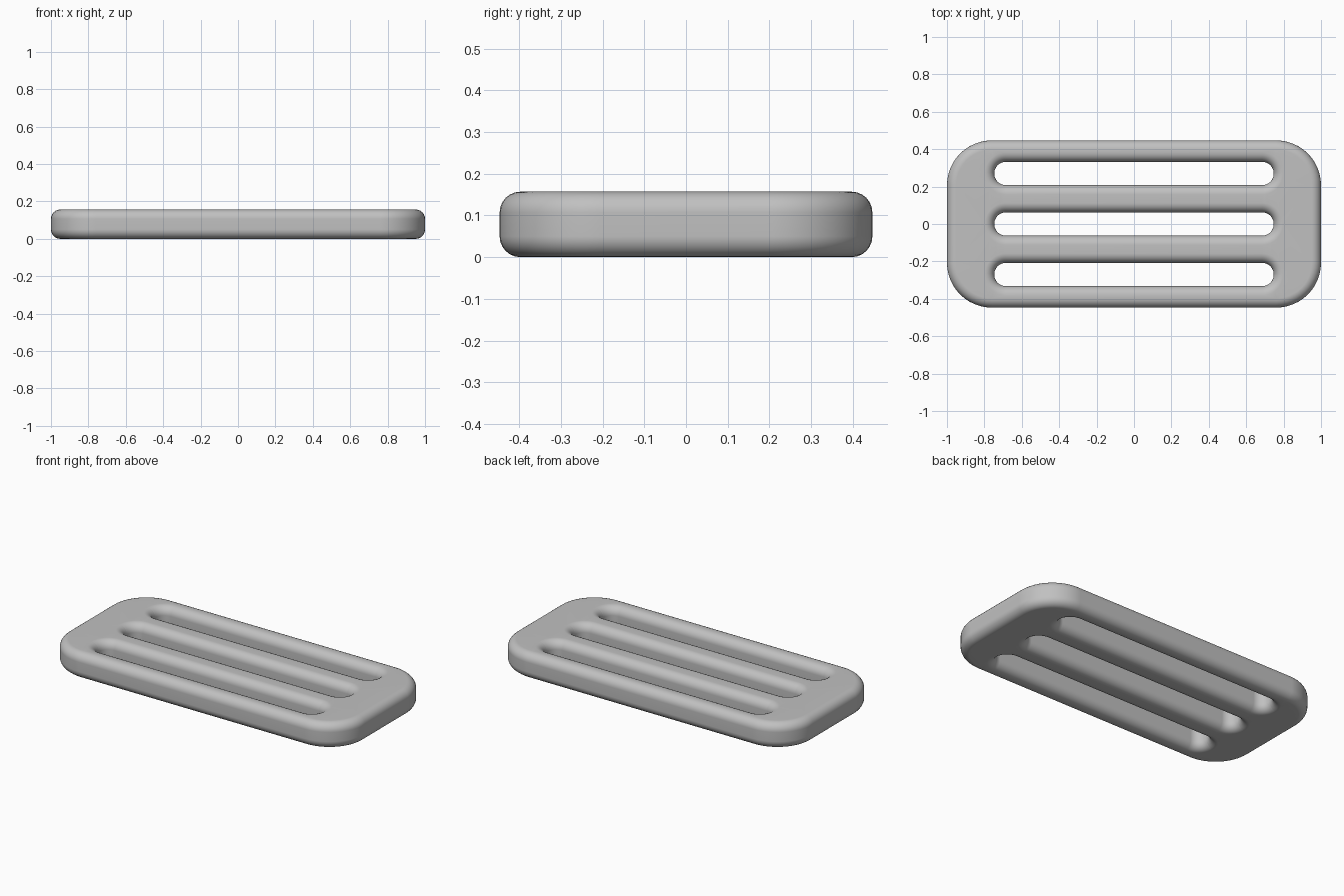
import bpy, bmesh, math

cube = bpy.data.objects.get("Cube")
if cube:
    bpy.data.objects.remove(cube, do_unlink=True)

HEIGHT, ROUND, STEPS, ARC = 0.157, 0.05, 6, 12


def outline(hx, hy, r, cy):
    """Rounded rectangle points, counter-clockwise."""
    pts = []
    for quarter, (sx, sy) in enumerate([(1, 1), (-1, 1), (-1, -1), (1, -1)]):
        for i in range(ARC + 1):
            a = math.pi / 2 * (quarter + i / ARC)
            pts.append((sx * (hx - r) + r * math.cos(a),
                        cy + sy * (hy - r) + r * math.sin(a)))
    return pts


# Edge section: (inset from the wall, height), bottom to top
quarter_round = [(ROUND * (1 - math.sin(a)), ROUND * (1 - math.cos(a)))
                 for a in (math.pi / 2 * i / STEPS for i in range(STEPS + 1))]
section = quarter_round + [(d, HEIGHT - z) for d, z in reversed(quarter_round)]

bm = bmesh.new()
rims = {0: [], -1: []}


def wall(hx, hy, r, cy, side):
    """Rounded wall; side 1 is the outer edge, -1 a slot."""
    rings = []
    for d, z in section:
        d *= side
        rings.append([bm.verts.new((x, y, z))
                      for x, y in outline(hx - d, hy - d, r - d, cy)])
    for low, high in zip(rings, rings[1:]):
        for i in range(len(low)):
            bm.faces.new((low[i - 1], low[i], high[i], high[i - 1]))
    for end in rims:
        ring = rings[end]
        rims[end] += [bm.edges.get((ring[i - 1], ring[i])) for i in range(len(ring))]


# Outer edge and three strap slots
wall(1.0, 0.447, 0.24, 0, 1)
for y in (-0.27, 0, 0.27):
    wall(0.747, 0.062, 0.0615, y, -1)

# Flat bottom and top
for edges in rims.values():
    bmesh.ops.triangle_fill(bm, use_beauty=True, edges=edges)
bmesh.ops.remove_doubles(bm, verts=bm.verts, dist=0.0005)
bmesh.ops.recalc_face_normals(bm, faces=bm.faces)

mesh = bpy.data.meshes.new("slotted_plate")
bm.to_mesh(mesh)
bm.free()
plate = bpy.data.objects.new("slotted_plate", mesh)
bpy.context.collection.objects.link(plate)

# Plain grey
grey = bpy.data.materials.new("light_grey")
grey.use_nodes = True
grey.diffuse_color = (0.53, 0.53, 0.53, 1)
grey.node_tree.nodes["Principled BSDF"].inputs["Base Color"].default_value = grey.diffuse_color
mesh.materials.append(grey)

# Smooth shading, with the broad flats kept even
bpy.context.view_layer.objects.active = plate
plate.select_set(True)
bpy.ops.object.shade_smooth_by_angle(angle=math.radians(40))
weighted = plate.modifiers.new("even_flats", 'WEIGHTED_NORMAL')
weighted.keep_sharp = True
